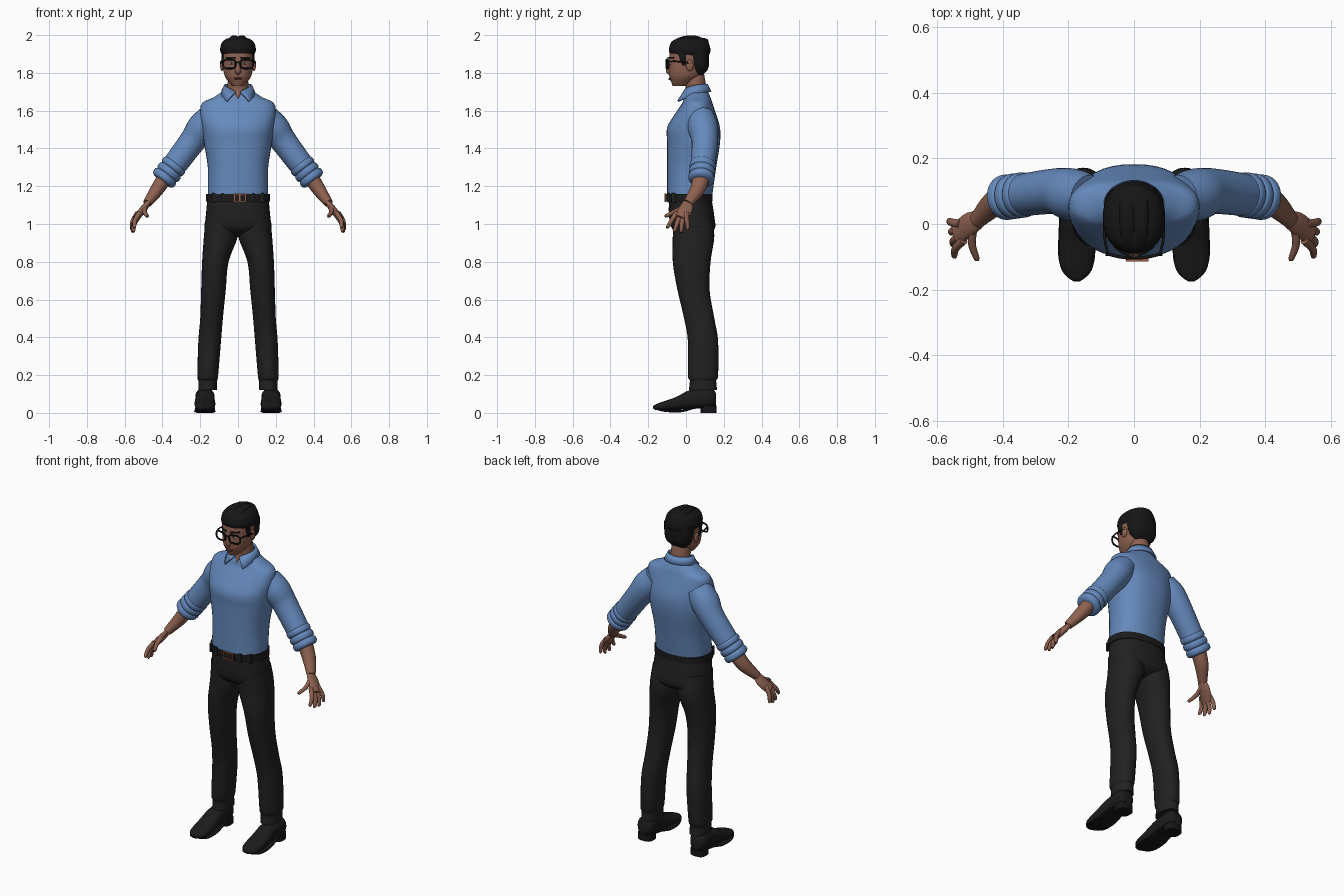
import bpy, bmesh, math
from mathutils import Vector

cube = bpy.data.objects.get("Cube")
if cube:
    bpy.data.objects.remove(cube, do_unlink=True)


def material(name, red, green, blue):
    mat = bpy.data.materials.new(name)
    mat.use_nodes = True
    mat.diffuse_color = (red, green, blue, 1)
    shader = mat.node_tree.nodes["Principled BSDF"]
    shader.inputs["Base Color"].default_value = mat.diffuse_color
    return mat


def grey(name, value):
    return material(name, value, value, value)


SHIRT = material("shirt blue", .13, .25, .5)
SKIN = material("warm brown skin", .27, .12, .08)
LIP = material("lip brown", .2, .07, .05)
COPPER = material("buckle copper", .36, .12, .06)
CLOTH = grey("trouser black", .015)
HAIR = grey("hair black", .008)
LEATHER = grey("leather black", .011)
WHITE = grey("eye white", .5)

X, Y, Z = Vector((1, 0, 0)), Vector((0, 1, 0)), Vector((0, 0, 1))
made = []


def finish(name, bm, mat, mirror=False):
    bmesh.ops.recalc_face_normals(bm, faces=bm.faces)
    mesh = bpy.data.meshes.new(name)
    bm.to_mesh(mesh)
    bm.free()
    mesh.materials.append(mat)
    part = bpy.data.objects.new(name, mesh)
    bpy.context.collection.objects.link(part)
    if mirror:
        part.modifiers.new("mirror", 'MIRROR').use_mirror_merge = False
    made.append(part)
    return part


def squircle(turn, width, depth, power):
    """Point on a rounded outline; turn runs from 0 to 1."""
    c, s = math.cos(math.tau * turn), math.sin(math.tau * turn)
    return (math.copysign(abs(c) ** (2 / power), c) * width,
            math.copysign(abs(s) ** (2 / power), s) * depth)


def spline(rows, steps=4):
    """Catmull-Rom interpolation through rows of numbers."""
    out = []
    last = len(rows) - 1
    for i in range(last):
        around = [rows[max(0, min(last, i + k))] for k in (-1, 0, 1, 2)]
        for s in range(steps):
            t = s / steps
            out.append([b + t / 2 * (c - a + t * (2 * a - 5 * b + 4 * c - d + t * (3 * (b - c) + d - a)))
                        for a, b, c, d in zip(*around)])
    return out + [rows[-1]]


def loft(name, rows, mat, axes=None, ref=Y, power=2, sides=28, mirror=False):
    """Skin rings along rows of (x, y, z, half width, half depth)."""
    rows = spline(rows)
    centres = [Vector(row[:3]) for row in rows]
    bm = bmesh.new()
    rings = []
    for i, row in enumerate(rows):
        if axes:
            u, v = axes
        else:
            along = (centres[min(i + 1, len(rows) - 1)] - centres[max(i - 1, 0)]).normalized()
            u = (ref - along * ref.dot(along)).normalized()
            v = along.cross(u)
        ring = []
        for k in range(sides):
            p, q = squircle(k / sides, row[3], row[4], power)
            ring.append(bm.verts.new(centres[i] + u * p + v * q))
        rings.append(ring)
    for low, high in zip(rings, rings[1:]):
        for k in range(sides):
            bm.faces.new((low[k], low[k - 1], high[k - 1], high[k]))
    bm.faces.new(rings[0])
    bm.faces.new(rings[-1])
    return finish(name, bm, mat, mirror)


def stack(name, rows, mat, x=0, **options):
    """Level rings from rows of (z, centre y, half width, half depth)."""
    return loft(name, [(x, y, z, a, b) for z, y, a, b in rows], mat, axes=(X, Y), **options)


def limb(name, points, radii, mat, flat=1, **options):
    """Tube through points, with one radius per point."""
    return loft(name, [(*p, r, r * flat) for p, r in zip(points, radii)], mat, **options)


def wire(name, points, radius, mat, **options):
    return limb(name, points, [radius] * len(points), mat, sides=10, **options)


def solid(name, centre, size, mat, mirror=False, round=True):
    """Ball with half sizes, or box with full sizes."""
    bm = bmesh.new()
    if round:
        bmesh.ops.create_uvsphere(bm, u_segments=16, v_segments=10, radius=1)
    else:
        bmesh.ops.create_cube(bm, size=1)
    bmesh.ops.scale(bm, vec=size, verts=bm.verts)
    bmesh.ops.translate(bm, vec=centre, verts=bm.verts)
    return finish(name, bm, mat, mirror)


# Shirt body
stack("shirt_body", [(1.16, .02, .16, .12), (1.3, .03, .16, .13), (1.43, .04, .18, .14), (1.51, .04, .19, .14),
                     (1.58, .05, .2, .11), (1.64, .06, .19, .08), (1.67, .06, .13, .07), (1.71, .06, .07, .05)],
      SHIRT, power=2.3, sides=40)

# Sleeves, each with three rolls at the elbow
elbow, cuff = Vector((.33, .09, 1.32)), Vector((.4, .08, 1.23))
shoulder = [(.14, .08, 1.57), (.19, .09, 1.51), (.24, .1, 1.44)]
limb("sleeve", shoulder + [elbow, elbow.lerp(cuff, .5)], (.07, .08, .07, .065, .06), SHIRT, mirror=True)
for i in range(3):
    roll = [elbow.lerp(cuff, (i + part) / 3) for part in (-.1, .2, .8, 1.1)]
    limb("cuff_roll", roll, (.055, .068, .068, .055), SHIRT, mirror=True)

# Folded collar: a strip around the neck that ends in two points
bm = bmesh.new()
pairs = []
for i in range(33):
    f = i / 16 - 1
    front = abs(f) ** 3
    pair = []
    for reach, width, depth, z in ((170, .07, .06, 1.74 - .04 * front),
                                   (140, .09, .08 + .04 * front, 1.7 - .05 * front)):
        turn = math.radians(reach * f)
        pair.append(bm.verts.new((width * math.sin(turn), .05 + depth * math.cos(turn), z)))
    pairs.append(pair)
for (a, b), (c, d) in zip(pairs, pairs[1:]):
    bm.faces.new((a, c, d, b))
thickness = finish("collar", bm, SHIRT).modifiers.new("thickness", 'SOLIDIFY')
thickness.thickness, thickness.offset = .01, 0

# Neck and open throat
stack("neck", [(1.66, .06, .06, .05), (1.74, .05, .055, .055), (1.82, .04, .05, .05)], SKIN)
stack("throat", [(1.66, -.01, 0, .005), (1.72, .01, .03, .01)], SKIN)

# Forearm, palm and fingers
wrist = Vector((.48, .01, 1.11))
limb("forearm", [elbow.lerp(cuff, .8), (.43, .06, 1.18), wrist], (.045, .04, .026), SKIN, flat=.9, mirror=True)
limb("palm", [wrist - X * .01 + Z * .01, (.5, 0, 1.08), (.54, -.03, 1.03)], (.024, .037, .035), SKIN,
     flat=.5, mirror=True)


def finger(name, base, tip):
    knuckle = base.lerp(tip, .5) + X * .01
    limb(name, [base, knuckle, base.lerp(tip, .95), tip], (.013, .012, .009, .003), SKIN,
         ref=X, sides=12, mirror=True)


for i, name in enumerate(("index", "middle", "ring", "little")):
    t = i / 3
    bow = Z * t * (1 - t) * .08
    finger(name + "_finger", Vector((.52, -.05, 1.06)).lerp(Vector((.53, 0, 1.06)), t) - bow,
           Vector((.55, -.1, .98)).lerp(Vector((.565, .01, .97)), t) - bow)
finger("thumb", Vector((.49, -.01, 1.09)), Vector((.48, -.11, 1.04)))

# Trousers
stack("trouser_seat", [(1.16, .02, .16, .11), (1.04, .03, .17, .12), (.97, .04, .17, .11), (.93, .04, .06, .04)],
      CLOTH, power=2.3, sides=40)
loft("trouser_leg", [(.09, .03, 1.05, .08, .1), (.09, .04, .94, .09, .11), (.12, .03, .8, .07, .1),
                     (.13, .04, .65, .065, .085), (.14, .07, .5, .06, .08), (.15, .09, .38, .06, .08),
                     (.16, .09, .2, .055, .08), (.16, .09, .17, .05, .07), (.16, .09, .12, .05, .075)],
     CLOTH, axes=(X, Y), power=2.2, mirror=True)

# Belt, loops and buckle
stack("belt", [(1.12, .02, .17, .12), (1.16, .02, .17, .12)], LEATHER, power=2.3, sides=40)
for x in (.08, .13):
    solid("belt_loop", (x, 2 * x * x - .1, 1.14), (.014, .02, .05), CLOTH, mirror=True, round=False)
solid("buckle_plate", (.01, -.1, 1.14), (.07, .015, .04), LEATHER, round=False)
for side in (-1, 0, 1):
    solid("buckle_bar", (.01 + side * .03, -.11, 1.14), (.007, .01, .04), COPPER, round=False)
for side in (-1, 1):
    solid("buckle_rail", (.01, -.11, 1.14 + side * .02), (.07, .008, .005), COPPER, round=False)

# Shoes: upper, sole and heel
ankle = .175
loft("shoe_upper", [(ankle, *row) for row in (
    (.16, .07, .03, .03), (.13, .08, .05, .05), (.02, .07, .05, .05), (-.05, .05, .055, .035),
    (-.13, .035, .05, .022), (-.165, .03, .025, .013), (-.175, .03, .005, .005))],
    LEATHER, axes=(X, Z), power=2.4, mirror=True)
loft("shoe_sole", [(ankle, y, z, width, .006) for y, z, width in (
    (.16, .03, .03), (.06, .03, .05), (-.02, .01, .055), (-.1, .01, .056), (-.15, .02, .04), (-.175, .03, .01))],
    HAIR, axes=(X, Z), power=4, mirror=True)
stack("shoe_heel", [(0, .12, .045, .042), (.04, .12, .045, .042)], HAIR, x=ankle, power=3, mirror=True)

# Head and face
stack("head", [(1.73, -.03, .03, .04), (1.77, -.01, .063, .075), (1.8, 0, .075, .09), (1.86, .01, .083, .1),
               (1.92, .01, .08, .09), (1.97, .02, .04, .05)], SKIN, power=2.2, sides=36)
stack("nose", [(1.87, -.08, .008, .01), (1.81, -.09, .015, .017), (1.79, -.08, .01, .01)], SKIN, sides=16)
solid("ear", (.085, .02, 1.84), (.01, .02, .03), SKIN, mirror=True)
for x, z in ((.025, 1.772), (.02, 1.765)):
    solid("lip", (0, -.083, z), (x, .009, .004), LIP)
solid("eye", (.034, -.082, 1.85), (.014, .006, .007), WHITE, mirror=True)
solid("iris", (.034, -.086, 1.85), (.006, .003, .006), HAIR, mirror=True)
wire("eyebrow", [(x, 8 * x * x - .095, 1.88) for x in (.015, .035, .06)], .005, HAIR, mirror=True)

# Glasses: rims, bridge and temples
rim = []
for i in range(17):
    x, z = squircle(i / 16, .033, .024, 3)
    x += .046
    rim.append((x, 2 * x * x - .104, 1.847 + z))
wire("glasses_rim", rim, .005, HAIR, mirror=True)
wire("glasses_bridge", [(x, -.104, 1.857) for x in (-.015, 0, .015)], .004, HAIR)
wire("glasses_temple", [(.08, -.09, 1.86), (.09, -.04, 1.86), (.09, .03, 1.85)], .004, HAIR, ref=X, mirror=True)

# Hair: crown, back, sideburns and swept locks
stack("hair_crown", [(1.89, .02, .08, .1), (1.92, .02, .095, .11), (1.96, .02, .085, .1), (1.98, .03, .06, .08),
                     (1.99, .03, .02, .03)], HAIR, power=2.2, sides=36)
stack("hair_back", [(1.79, .07, .05, .02), (1.83, .07, .08, .05), (1.92, .06, .09, .06)], HAIR, power=2.4)
stack("sideburn", [(1.91, -.02, .008, .025), (1.84, -.01, .005, .01)], HAIR, x=.08, mirror=True)
for x in (-.05, -.02, .02, .05):
    drop = 8 * x * x
    strand = [(x, y + dip * drop, z - drop) for y, z, dip in (
        (-.075, 1.93, 1), (-.06, 1.965, 1), (.01, 1.987, 0), (.08, 1.975, 0), (.11, 1.92, -1))]
    limb("hair_lock", strand, (.012, .022, .024, .024, .014), HAIR, flat=.6, ref=X, sides=16)

# Smooth shading with crisp edges
bpy.ops.object.select_all(action='DESELECT')
for part in made:
    part.select_set(True)
bpy.context.view_layer.objects.active = made[0]
bpy.ops.object.shade_smooth_by_angle(angle=math.radians(45))
